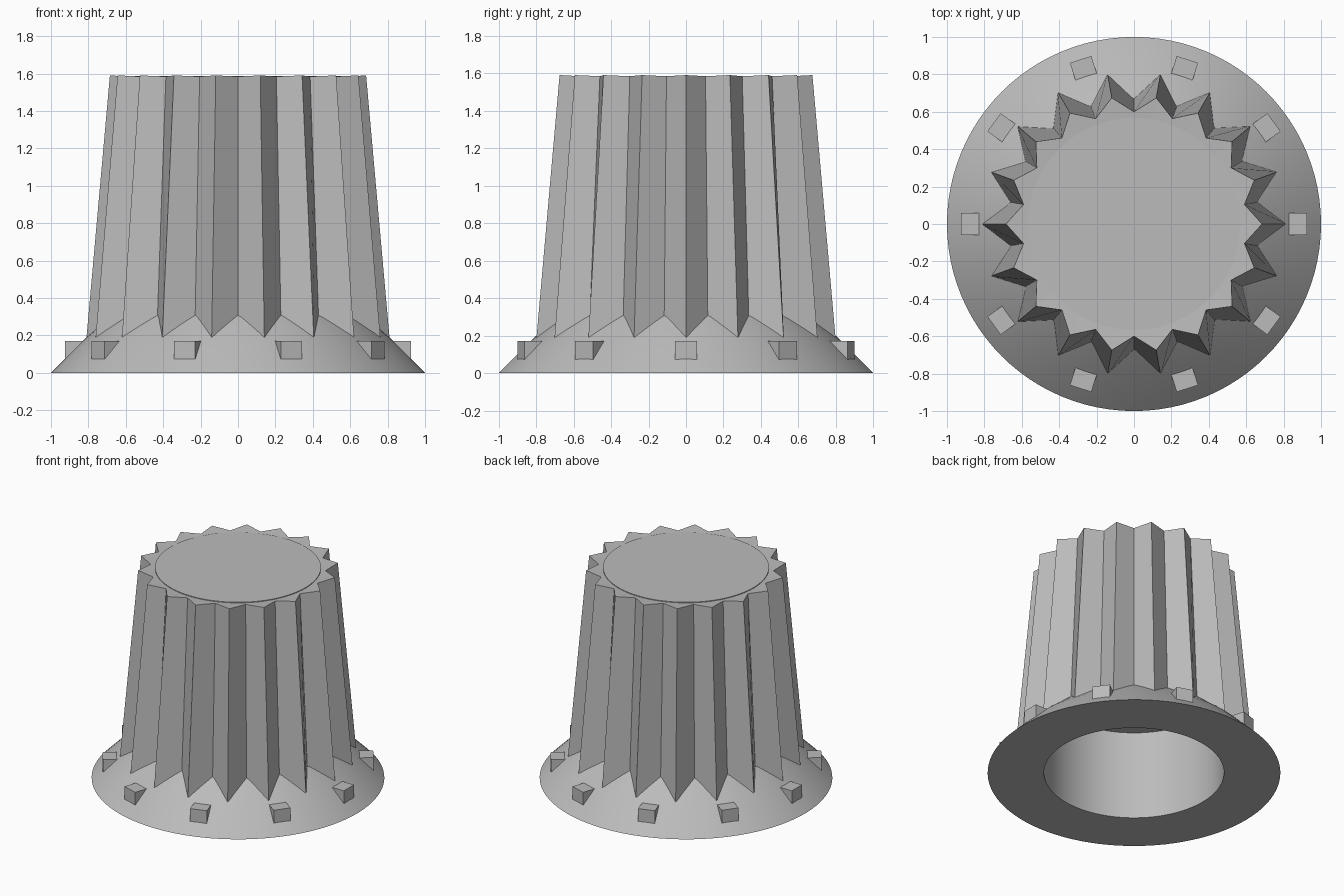
import bpy, bmesh, math
from mathutils import Matrix, Vector

cube = bpy.data.objects.get("Cube")
if cube:
    bpy.data.objects.remove(cube)

TEETH, PEGS, SEGMENTS = 18, 10, 96

grey = bpy.data.materials.new("light grey")
grey.use_nodes = True
grey.diffuse_color = (0.5, 0.5, 0.5, 1)
grey.node_tree.nodes["Principled BSDF"].inputs["Base Color"].default_value = (0.5, 0.5, 0.5, 1)


def finish(name, bm, smooth=False):
    bmesh.ops.recalc_face_normals(bm, faces=bm.faces[:])
    mesh = bpy.data.meshes.new(name)
    bm.to_mesh(mesh)
    bm.free()
    mesh.materials.append(grey)
    obj = bpy.data.objects.new(name, mesh)
    bpy.context.collection.objects.link(obj)
    if smooth:
        bpy.ops.object.select_all(action="DESELECT")
        obj.select_set(True)
        bpy.context.view_layer.objects.active = obj
        bpy.ops.object.shade_smooth_by_angle(angle=math.radians(30))
    return obj


def ring(bm, count, radii, heights):
    """Ring of vertices, alternating between the given radii and heights."""
    return [bm.verts.new((radii[i % len(radii)] * math.cos(math.tau * i / count),
                          radii[i % len(radii)] * math.sin(math.tau * i / count),
                          heights[i % len(heights)])) for i in range(count)]


def bridge(bm, a, b):
    n = len(a)
    for i in range(n):
        j = (i + 1) % n
        bm.faces.new((a[i], a[j], b[j], b[i]))


# Flared skirt with a blind bore underneath
bm = bmesh.new()
profile = [(0.615, 0.67), (0.615, 0), (1, 0), (0.81, 0.19), (0.655, 0.32)]
rings = [ring(bm, SEGMENTS, [r], [z]) for r, z in profile]
for a, b in zip(rings, rings[1:]):
    bridge(bm, a, b)
bm.faces.new(rings[0])
finish("skirt", bm, True)

# Tapered fluted grip, open at the bottom inside the skirt
bm = bmesh.new()
bottom = ring(bm, TEETH * 2, [0.818, 0.681], [0.1, 0.1])
top = ring(bm, TEETH * 2, [0.685, 0.6], [1.59, 1.584])
inner = ring(bm, TEETH * 2, [0.56], [1.58])
bridge(bm, bottom, top)
bridge(bm, top, inner)
finish("fluted_grip", bm)

# Round cap disc, just proud of the ring around it
bm = bmesh.new()
low = ring(bm, SEGMENTS, [0.567], [1.57])
high = ring(bm, SEGMENTS, [0.567], [1.586])
bridge(bm, low, high)
bm.faces.new(high)
finish("cap_disc", bm, True)

# Marker pegs around the skirt
for i in range(PEGS):
    bm = bmesh.new()
    place = (Matrix.Rotation(math.tau * i / PEGS, 4, "Z")
             @ Matrix.Translation(Vector((0.875, 0, 0.12)))
             @ Matrix.Diagonal((0.1, 0.12, 0.1, 1)))
    bmesh.ops.create_cube(bm, size=1, matrix=place)
    finish(f"marker_peg_{i + 1}", bm)
